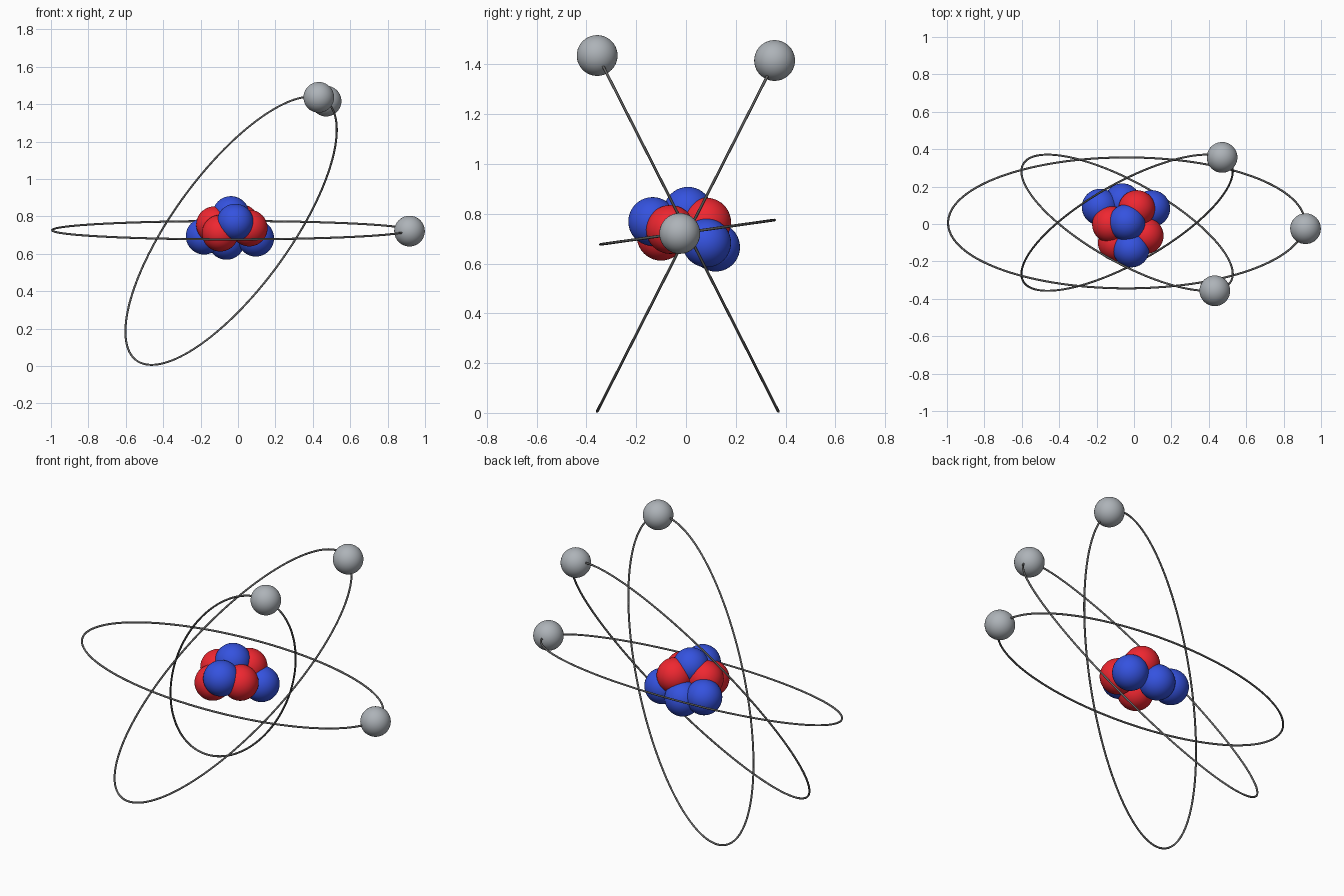
import bpy
from math import sin, cos, pi, radians

if "Cube" in bpy.data.objects:
    bpy.data.objects.remove(bpy.data.objects["Cube"])


def material(name, rgb):
    m = bpy.data.materials.new(name)
    m.diffuse_color = (*rgb, 1)
    m.use_nodes = True
    m.node_tree.nodes["Principled BSDF"].inputs["Base Color"].default_value = m.diffuse_color
    return m


def ball(name, loc, radius, mat):
    bpy.ops.mesh.primitive_uv_sphere_add(segments=40, ring_count=20, radius=radius, location=loc)
    ob = bpy.context.object
    ob.name = name
    bpy.ops.object.shade_smooth()
    ob.data.materials.append(mat)


def orbit(name, path, mat, count=144):
    # closed thin tube along an elliptical path
    cu = bpy.data.curves.new(name, 'CURVE')
    cu.dimensions = '3D'
    cu.bevel_depth = 0.0055
    cu.bevel_resolution = 2
    sp = cu.splines.new('POLY')
    sp.points.add(count - 1)
    for i, p in enumerate(sp.points):
        p.co = (*path(2 * pi * i / count), 1)
    sp.use_cyclic_u = True
    sp.use_smooth = True
    cu.materials.append(mat)
    ob = bpy.data.objects.new(name, cu)
    bpy.context.collection.objects.link(ob)
    bpy.ops.object.select_all(action='DESELECT')
    ob.select_set(True)
    bpy.context.view_layer.objects.active = ob
    bpy.ops.object.convert(target='MESH')


red = material("proton_red", (0.86, 0.02, 0.03))
blue = material("neutron_blue", (0.035, 0.085, 0.74))
steel = material("electron_steel", (0.42, 0.45, 0.48))
dark = material("orbit_dark", (0.12, 0.12, 0.12))

# nucleus
protons = [(0.015, 0.083, 0.766), (-0.126, -0.002, 0.755),
           (0.06, -0.063, 0.737), (-0.095, -0.1, 0.71)]
neutrons = [(-0.038, 0.008, 0.81), (-0.181, 0.09, 0.694), (-0.062, 0.119, 0.666),
            (0.095, 0.083, 0.683), (-0.015, -0.134, 0.769)]
for i, p in enumerate(protons):
    ball(f"proton_{i + 1}", p, 0.098, red)
for i, p in enumerate(neutrons):
    ball(f"neutron_{i + 1}", p, 0.098, blue)

# near-level orbit, then two mirrored steep orbits
orbit("orbit_level", lambda t: (-0.04 + 0.954 * cos(t), 0.006 + 0.35 * sin(t),
                                0.726 + 0.049 * sin(t)), dark)
phase = radians(41.2)
for side, label in ((1, "back"), (-1, "front")):
    orbit(f"orbit_{label}", lambda t: (-0.037 + 0.565 * sin(t + phase),
                                       0.007 + side * 0.364 * sin(t),
                                       0.723 + 0.717 * sin(t)), dark)

# electrons
for i, p in enumerate([(0.917, -0.025, 0.721), (0.471, 0.356, 1.416), (0.432, -0.357, 1.436)]):
    ball(f"electron_{i + 1}", p, 0.082, steel)
